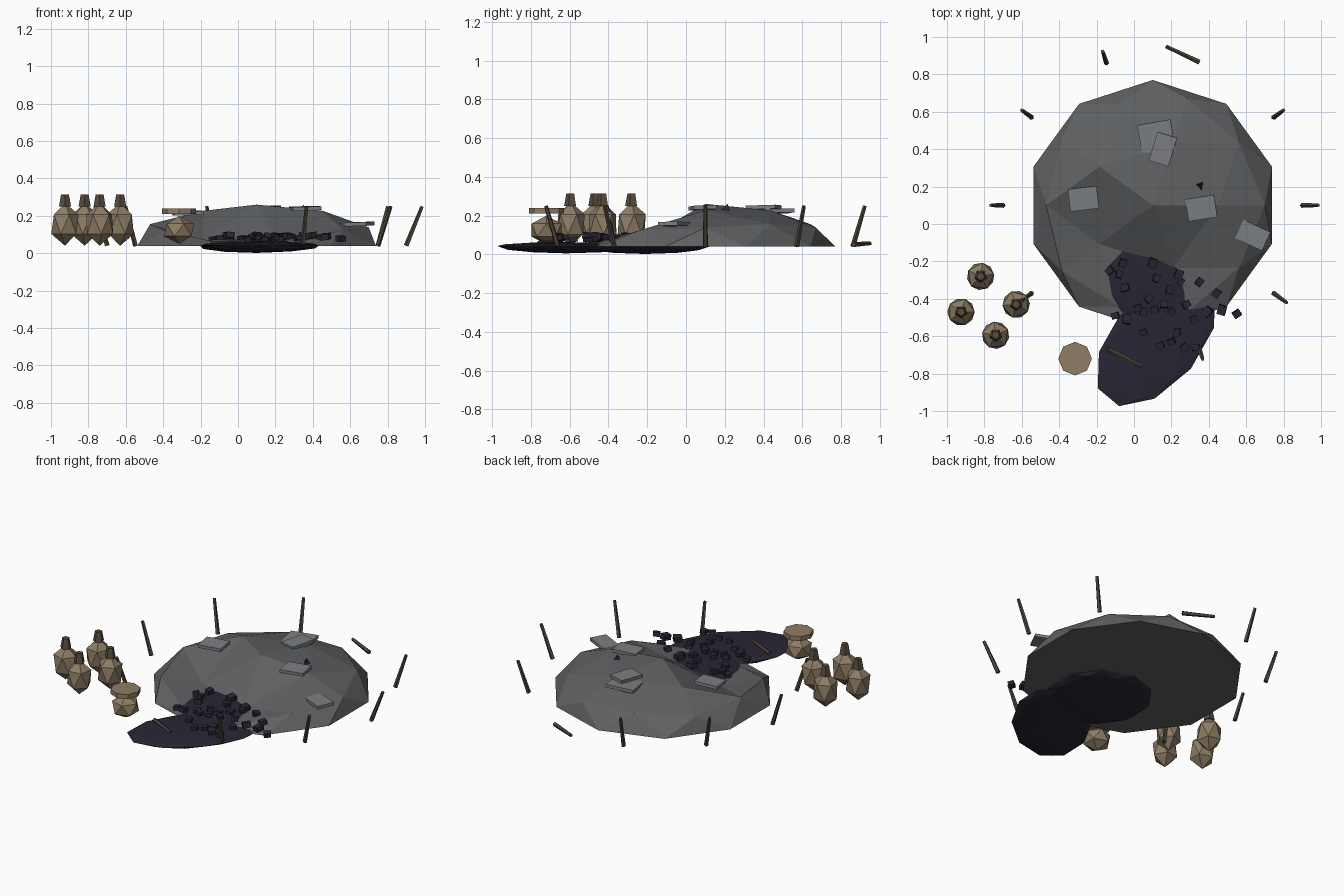
import bpy, bmesh, math, random
from mathutils import Matrix, Vector

if "Cube" in bpy.data.objects:
    bpy.data.objects.remove(bpy.data.objects["Cube"])

random.seed(4)


def material(name, rgb):
    m = bpy.data.materials.new(name)
    m.diffuse_color = (*rgb, 1)
    m.use_nodes = True
    m.node_tree.nodes["Principled BSDF"].inputs["Base Color"].default_value = m.diffuse_color
    return m


EARTH = material("earth", (0.115, 0.118, 0.122))
TURF = material("turf", (0.2, 0.21, 0.22))
COAL = material("coal", (0.022, 0.019, 0.034))
WOOD = material("wood", (0.075, 0.06, 0.042))
CLOTH = material("cloth", (0.27, 0.205, 0.13))
TIE = material("tie", (0.1, 0.075, 0.05))


def finish(name, bm, mat):
    me = bpy.data.meshes.new(name)
    bm.normal_update()
    bm.to_mesh(me)
    bm.free()
    me.materials.append(mat)
    ob = bpy.data.objects.new(name, me)
    bpy.context.collection.objects.link(ob)
    return ob


def blob(name, mat, loc, scale, subdiv=1, up=None, down=None, rot=0, edit=None):
    """Flat-faced icosphere; upper and lower halves may have different heights."""
    bm = bmesh.new()
    bmesh.ops.create_icosphere(bm, subdivisions=subdiv, radius=1)
    up = scale[2] if up is None else up
    down = scale[2] if down is None else down
    for v in bm.verts:
        v.co = Vector((v.co.x * scale[0], v.co.y * scale[1],
                       v.co.z * (up if v.co.z > 0 else down)))
        if edit:
            edit(v)
    bm.transform(Matrix.Translation(loc) @ Matrix.Rotation(math.radians(rot), 4, 'Z'))
    return finish(name, bm, mat)


def rod(name, mat, a, b, r1, r2, sides):
    a, b = Vector(a), Vector(b)
    bm = bmesh.new()
    bmesh.ops.create_cone(bm, cap_ends=True, segments=sides, radius1=r1,
                          radius2=r2, depth=(b - a).length)
    q = (b - a).to_track_quat('Z', 'Y').to_matrix().to_4x4()
    bm.transform(Matrix.Translation((a + b) / 2) @ q)
    return finish(name, bm, mat)


def box(name, mat, loc, size, rot, tilt=(0, 0)):
    bm = bmesh.new()
    bmesh.ops.create_cube(bm, size=1)
    m = Matrix.Translation(loc) @ Matrix.Rotation(math.radians(rot), 4, 'Z')
    m = m @ Matrix.Rotation(tilt[0], 4, 'X') @ Matrix.Rotation(tilt[1], 4, 'Y')
    bm.transform(m @ Matrix.Diagonal((*size, 1)))
    return finish(name, bm, mat)


# Earth mound: flat-bottomed dome, its front dug away
def dig(v):
    if v.co.z < 0.03:
        return
    ang = round(math.degrees(math.atan2(v.co.y, v.co.x))) % 360
    inner = v.co.xy.length < 0.45
    if v.co.xy.length < 0.1:
        return
    cuts = {216: 0.03, 288: 0.03} if inner else {216: 0.08, 252: 0.01, 288: 0.015, 324: 0.085}
    for a, z in cuts.items():
        if abs(ang - a) < 4:
            v.co.z = z


blob("mound", EARTH, (0.10, 0.10, 0.04), (0.67, 0.67, 0.22), 2, down=0.0, edit=dig)

# Charcoal beds spilling out of the front
blob("inner_coal_bed", COAL, (0.10, -0.21, 0.04), (0.32, 0.33, 1), 2, up=0.038, down=0.038)
blob("outer_coal_bed", COAL, (0.12, -0.62, 0.043), (0.42, 0.24, 1), 2, up=0.02, down=0.038, rot=50)

# Charcoal lumps
lumps = [(-.13, -.25), (-.06, -.21), (-.05, -.34), (.10, -.21), (.12, -.29), (.25, -.31),
         (.19, -.35), (.35, -.31), (.44, -.37), (.16, -.43), (.08, -.40), (.11, -.46),
         (.28, -.43), (.32, -.51), (-.10, -.49), (-.04, -.51), (.05, -.47), (.47, -.46),
         (.55, -.48), (.05, -.58), (.23, -.58), (.14, -.65), (.20, -.63), (.27, -.66),
         (.33, -.66), (.39, -.47), (.02, -.45), (.20, -.47), (.24, -.27), (-.08, -.27)]
for x, y in lumps:
    s = random.uniform(0.036, 0.052)
    box("coal_lump", COAL, (x, y, random.uniform(0.075, 0.098)), (s, s * 0.85, s * 0.65),
        random.uniform(0, 90), (random.uniform(-.2, .2), random.uniform(-.2, .2)))
rod("coal_shard", COAL, (0.355, 0.20, 0.20), (0.35, 0.215, 0.26), 0.045, 0.0, 3)

# Turf slabs on the mound
for x, y, z, w, d, r in [(.12, .46, .222, .18, .17, 10), (.155, .40, .242, .11, .16, -17),
                         (-.27, .135, .215, .155, .12, 7), (.36, .085, .24, .155, .12, 9),
                         (.635, -.06, .156, .16, .11, -25)]:
    box("turf_slab", TURF, (x, y, z), (w, d, 0.02), r, (0.03, -0.03))

# Ring of stakes leaning outward, two of them fallen
for k in range(10):
    a = math.radians(36 * k)
    if k in (2, 7):
        continue
    base, tip = (0.10 + 0.80 * math.cos(a), 0.10 + 0.80 * math.sin(a)), 0.885 if k in (0, 9) else 0.865
    rod("stake", WOOD, (*base, 0.04),
        (0.10 + tip * math.cos(a), 0.10 + tip * math.sin(a), 0.25), 0.014, 0.01, 5)
rod("fallen_stake_back", WOOD, (0.35, 0.865, 0.05), (0.17, 0.95, 0.056), 0.014, 0.01, 5)
rod("fallen_stake_front", WOOD, (-0.14, -0.67, 0.06), (0.04, -0.76, 0.06), 0.014, 0.01, 5)

# Tied sacks
for x, y, r in [(-.82, -.28, 10), (-.63, -.43, 40), (-.925, -.47, 0), (-.74, -.595, 25)]:
    blob("sack", CLOTH, (x, y, 0.155), (0.082, 0.082, 0.115), 1, rot=r)
    rod("sack_neck", TIE, (x, y, 0.25), (x, y, 0.315), 0.034, 0.022, 5)

# Open sack with a rolled rim
blob("open_sack", CLOTH, (-0.315, -0.72, 0.125), (0.09, 0.09, 0.075), 1)
rod("open_sack_rim", CLOTH, (-0.315, -0.72, 0.21), (-0.315, -0.72, 0.24), 0.09, 0.09, 8)
